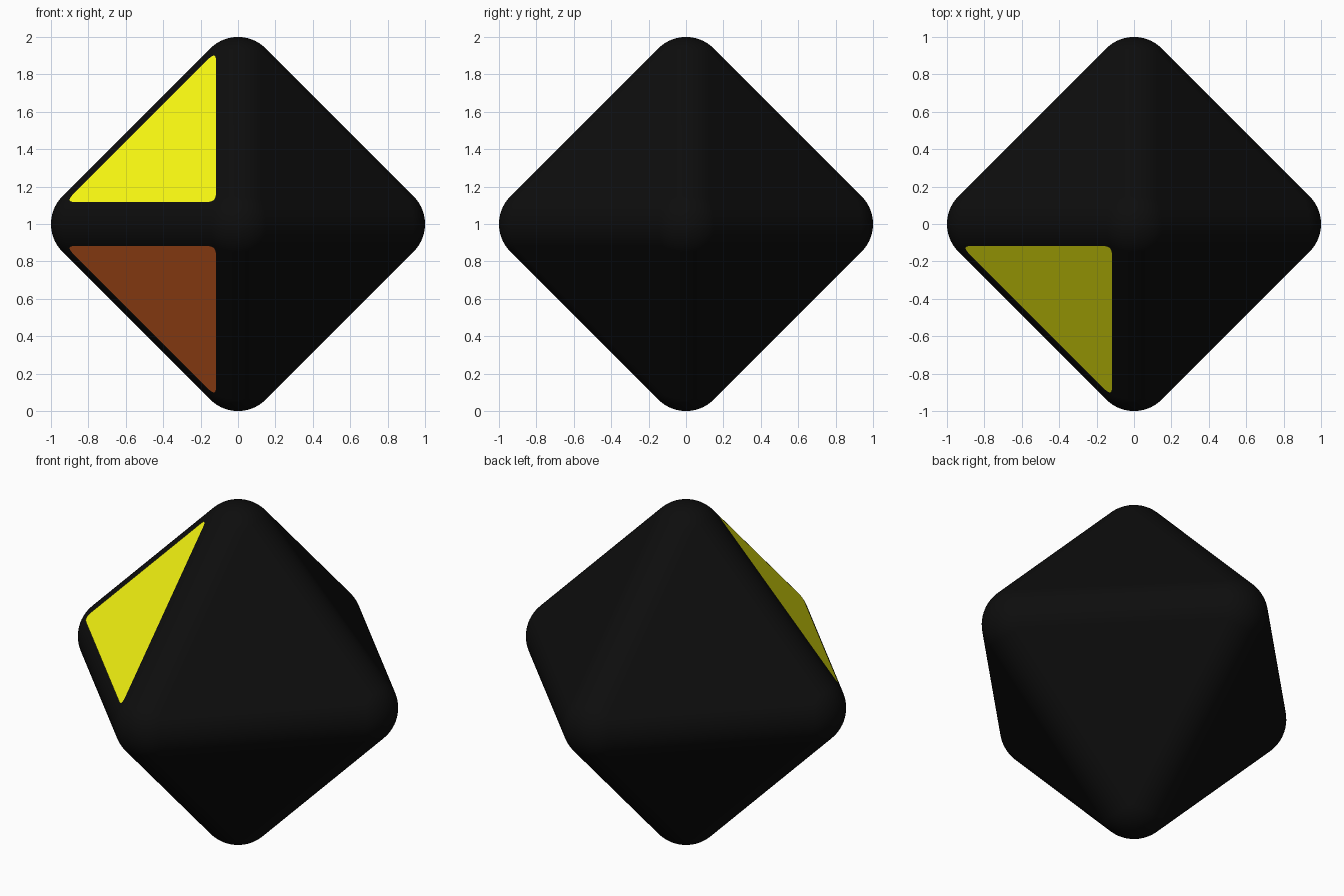
import bpy, bmesh, math
from mathutils import Vector

if "Cube" in bpy.data.objects:
    bpy.data.objects.remove(bpy.data.objects["Cube"])

R = 0.21          # rounding radius of edges and corners
C = 1.0 - R       # distance of the corner centres from the middle
STEPS = 14        # rounding resolution per corner
CENTRE = Vector((0, 0, 1))


def material(name, rgb):
    mat = bpy.data.materials.new(name)
    mat.diffuse_color = (*rgb, 1)
    mat.use_nodes = True
    mat.node_tree.nodes["Principled BSDF"].inputs["Base Color"].default_value = mat.diffuse_color
    return mat


def finish(bm, name, mat):
    mesh = bpy.data.meshes.new(name)
    bm.to_mesh(mesh)
    bm.free()
    mesh.materials.append(mat)
    obj = bpy.data.objects.new(name, mesh)
    bpy.context.collection.objects.link(obj)
    obj.location = CENTRE
    return obj


# Body: octahedron rounded by the hull of six spherical corner caps
def make_body(mat):
    bm = bmesh.new()
    t = [math.tan(math.pi / 4 * (2 * i / STEPS - 1)) for i in range(STEPS + 1)]
    for axis in range(3):
        for sign in (-1, 1):
            tip = Vector((0, 0, 0))
            tip[axis] = sign
            for a in t:
                for b in t:
                    n = tip.copy()
                    n[(axis + 1) % 3] = a
                    n[(axis + 2) % 3] = b
                    bm.verts.new(tip * C + n.normalized() * R)
    bmesh.ops.convex_hull(bm, input=bm.verts[:])
    bmesh.ops.dissolve_limit(bm, angle_limit=0.001, verts=bm.verts[:], edges=bm.edges[:])
    bmesh.ops.recalc_face_normals(bm, faces=bm.faces[:])
    for f in bm.faces:
        f.smooth = True
    body = finish(bm, "body", mat)
    weighted = body.modifiers.new("flat_faces", 'WEIGHTED_NORMAL')
    weighted.keep_sharp = True


# Sticker: thin rounded triangle lying on one flat face
def make_sticker(name, signs, mat):
    normal = Vector(signs).normalized()
    inset = 0.117
    total = C + R * math.sqrt(3)
    bm = bmesh.new()
    for i in range(3):
        p = Vector((inset, inset, inset))
        p[i] = total - 2 * inset
        bm.verts.new(Vector([p[k] * signs[k] for k in range(3)]) + normal * 0.003)
    face = bm.faces.new(bm.verts[:])
    bmesh.ops.bevel(bm, geom=bm.verts[:], offset=0.05, offset_type='OFFSET',
                    segments=6, profile=0.5, affect='VERTICES')
    for face in bm.faces:
        face.normal_update()
        if face.normal.dot(normal) < 0:
            face.normal_flip()
    finish(bm, name, mat)


make_body(material("black", (0.004, 0.004, 0.004)))
make_sticker("upper_sticker", (-1, -1, 1), material("yellow", (1.0, 1.0, 0.006)))
make_sticker("lower_sticker", (-1, -1, -1), material("orange", (0.8, 0.14, 0.02)))
